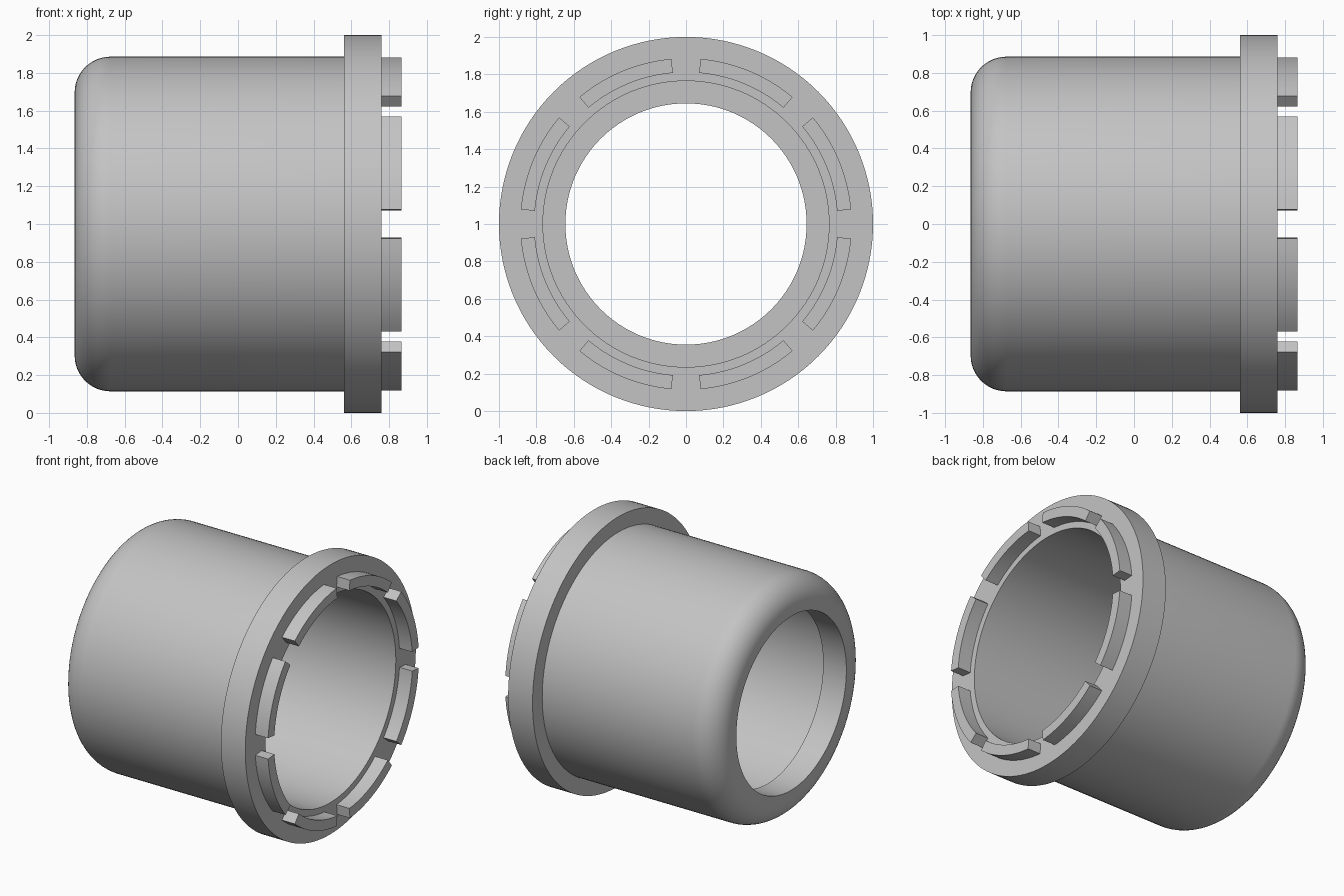
import bpy, bmesh
from math import radians, sin, cos, pi
from mathutils import Vector, Matrix

cube = bpy.data.objects.get("Cube")
if cube:
    bpy.data.objects.remove(cube)

CENTRE = Vector((0, 0, 1))
AXIS = Vector((1, 0, 0))

grey = bpy.data.materials.new("plain_grey")
grey.use_nodes = True
grey.diffuse_color = (0.55, 0.55, 0.55, 1)
grey.node_tree.nodes["Principled BSDF"].inputs["Base Color"].default_value = grey.diffuse_color


def revolve(name, profile, start=0, sweep=360, steps=128):
    """Sweep a closed (x, radius) profile about the long axis; cap partial sweeps."""
    bm = bmesh.new()
    turn = Matrix.Rotation(radians(start), 3, AXIS)
    verts = [bm.verts.new(CENTRE + turn @ Vector((x, 0, r))) for x, r in profile]
    edges = [bm.edges.new((v, verts[i - 1])) for i, v in enumerate(verts)]
    end = bmesh.ops.spin(bm, geom=verts + edges, cent=CENTRE, axis=AXIS,
                         angle=radians(sweep), steps=steps)["geom_last"]
    if sweep < 360:
        bmesh.ops.contextual_create(bm, geom=edges)
        bmesh.ops.contextual_create(bm, geom=[e for e in end if isinstance(e, bmesh.types.BMEdge)])
    bmesh.ops.remove_doubles(bm, verts=bm.verts, dist=0.0001)
    bmesh.ops.recalc_face_normals(bm, faces=bm.faces)
    mesh = bpy.data.meshes.new(name)
    bm.to_mesh(mesh)
    bm.free()
    mesh.materials.append(grey)
    obj = bpy.data.objects.new(name, mesh)
    bpy.context.collection.objects.link(obj)
    bpy.ops.object.select_all(action="DESELECT")
    obj.select_set(True)
    bpy.context.view_layer.objects.active = obj
    bpy.ops.object.shade_smooth_by_angle(angle=radians(30))
    return obj


# Main dimensions
back, flange_back, flange_front, tip = -0.865, 0.56, 0.76, 0.865
outer, bore, mouth, tooth_inner = 0.886, 0.765, 0.645, 0.811
fillet, lip = 0.19, 0.19

# Hollow sleeve with rounded back edge, inner lip and front flange
rounding = [(back + fillet * (1 - cos(t)), outer - fillet * (1 - sin(t)))
            for t in (pi / 2 * i / 12 for i in range(13))]
revolve("sleeve_with_flange", [(back, mouth)] + rounding + [
    (flange_back, outer), (flange_back, 1), (flange_front, 1),
    (flange_front, bore), (back + lip, bore), (back + lip, mouth)])

# Ring of eight curved teeth on the flange face
tooth = [(flange_front, tooth_inner), (flange_front, outer), (tip, outer), (tip, tooth_inner)]
for i in range(8):
    revolve(f"tooth_{i + 1}", tooth, start=45 * i + 5, sweep=35, steps=14)
